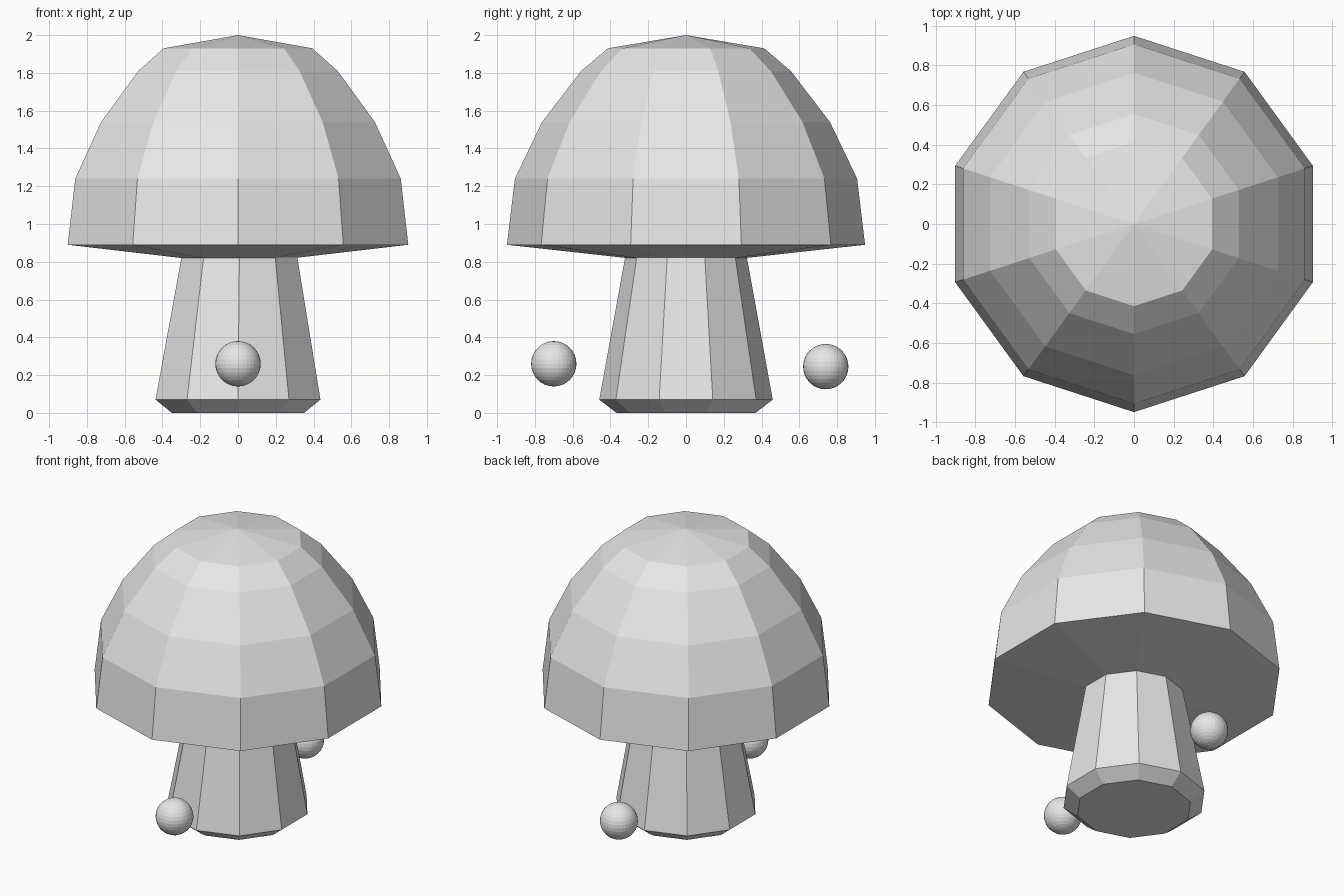
import bpy
import bmesh
import math
from mathutils import Vector

cube = bpy.data.objects.get("Cube")
if cube:
    bpy.data.objects.remove(cube, do_unlink=True)

SIDES = 10

grey = bpy.data.materials.new("plain grey")
grey.use_nodes = True
colour = (0.8, 0.8, 0.8, 1)
grey.diffuse_color = colour
grey.node_tree.nodes["Principled BSDF"].inputs["Base Color"].default_value = colour


def finish(name, bm):
    bmesh.ops.recalc_face_normals(bm, faces=bm.faces)
    mesh = bpy.data.meshes.new(name)
    bm.to_mesh(mesh)
    bm.free()
    mesh.materials.append(grey)
    obj = bpy.data.objects.new(name, mesh)
    bpy.context.collection.objects.link(obj)
    return obj


def lathe(name, profile):
    """Faceted solid from (radius, height, x shift) rings; zero radius is a tip."""
    bm = bmesh.new()
    rings = []
    for radius, z, shift in profile:
        if radius == 0:
            rings.append([bm.verts.new((shift, 0, z))])
            continue
        ring = []
        for i in range(SIDES):
            a = math.pi / 2 + math.tau * i / SIDES
            ring.append(bm.verts.new((shift + radius * math.cos(a), radius * math.sin(a), z)))
        rings.append(ring)
    for low, high in zip(rings, rings[1:]):
        for i in range(SIDES):
            j = (i + 1) % SIDES
            if len(low) == 1:
                bm.faces.new((low[0], high[j], high[i]))
            elif len(high) == 1:
                bm.faces.new((low[i], low[j], high[0]))
            else:
                bm.faces.new((low[i], low[j], high[j], high[i]))
    # close flat ends
    for end in (rings[0], rings[-1]):
        if len(end) > 1:
            bm.faces.new(end)
    return finish(name, bm)


def ball(name, centre, radius):
    bm = bmesh.new()
    bmesh.ops.create_uvsphere(bm, u_segments=32, v_segments=16, radius=radius)
    obj = finish(name, bm)
    obj.location = Vector(centre)
    return obj


# Domed cap with a shallow conical underside
lathe("mushroom_cap", [
    (0, 0.785, 0), (0.948, 0.89, 0), (0.906, 1.24, 0), (0.762, 1.54, 0),
    (0.555, 1.81, 0), (0.414, 1.93, 0), (0, 2.0, 0),
])

# Tapered stem with a chamfered foot, its top just inside the cap
lathe("mushroom_stem", [
    (0.368, 0, 0), (0.459, 0.07, 0), (0.314, 0.87, 0.008),
])

# Small balls in front of and behind the stem
ball("front_ball", (0, -0.70, 0.26), 0.12)
ball("back_ball", (0, 0.74, 0.245), 0.12)
